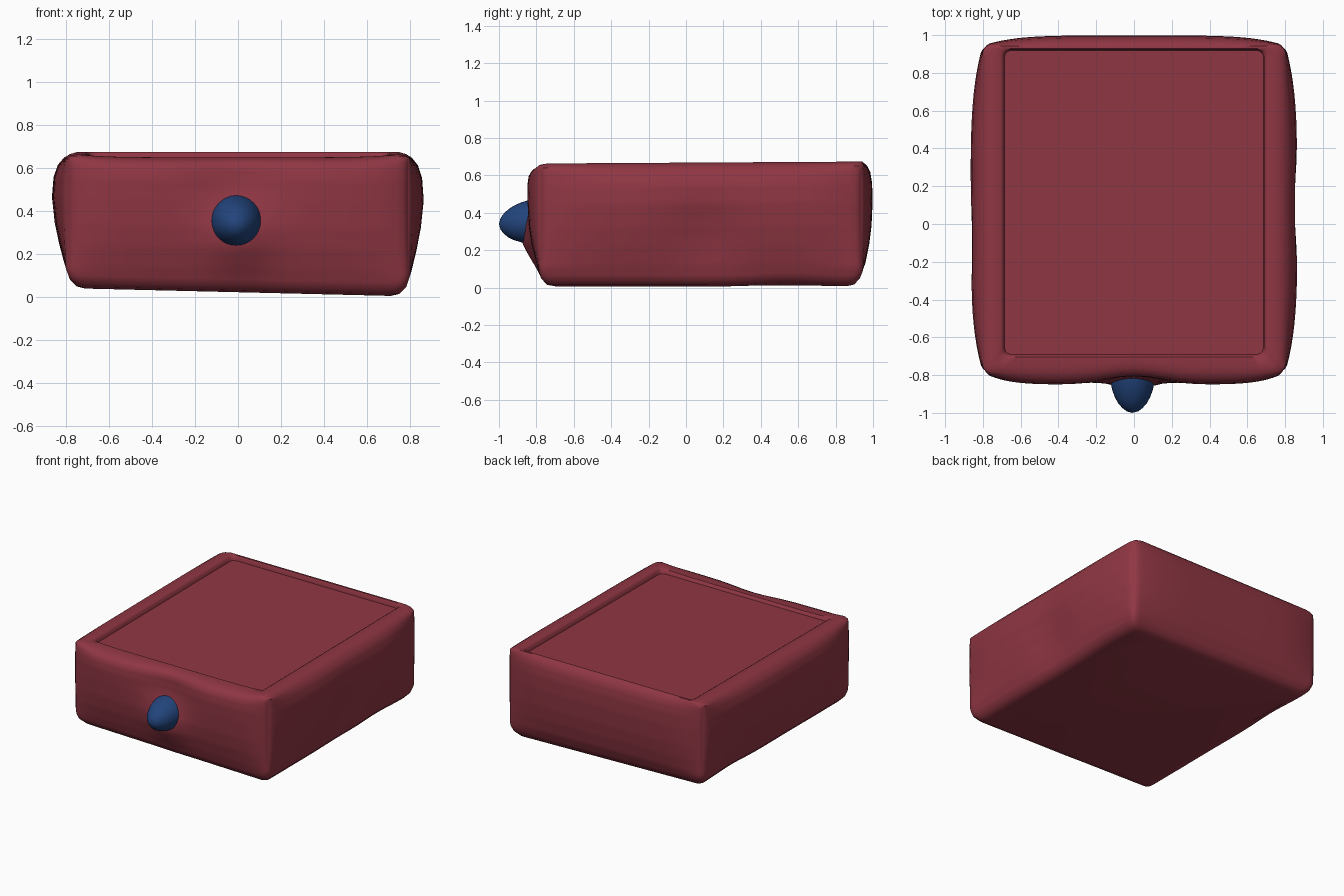
import bpy, bmesh, math

if "Cube" in bpy.data.objects:
    bpy.data.objects.remove(bpy.data.objects["Cube"])


def material(name, rgb):
    m = bpy.data.materials.new(name)
    m.diffuse_color = (*rgb, 1)
    m.use_nodes = True
    m.node_tree.nodes["Principled BSDF"].inputs["Base Color"].default_value = m.diffuse_color
    return m


red = material("dusty red", (0.275, 0.037, 0.056))
blue = material("deep blue", (0.016, 0.058, 0.20))


def finish(bm, name, mat, angle):
    bmesh.ops.recalc_face_normals(bm, faces=bm.faces[:])
    me = bpy.data.meshes.new(name)
    bm.to_mesh(me)
    bm.free()
    ob = bpy.data.objects.new(name, me)
    bpy.context.collection.objects.link(ob)
    me.materials.append(mat)
    bpy.ops.object.select_all(action='DESELECT')
    ob.select_set(True)
    bpy.context.view_layer.objects.active = ob
    bpy.ops.object.shade_smooth_by_angle(angle=math.radians(angle))
    return ob


def bridge(bm, rings):
    for a, b in zip(rings, rings[1:]):
        n = len(a)
        for i in range(n):
            j = (i + 1) % n
            bm.faces.new((a[i], a[j], b[j], b[i]))


def bump(a, wa, b=0.0, wb=1.0):
    return math.exp(-(a / wa) ** 2 - (b / wb) ** 2)


# Perimeter of a unit square, denser toward the corners
N = 32
side = [-math.cos(math.pi * i / N) for i in range(N)]
square = ([(t, -1) for t in side] + [(1, t) for t in side]
          + [(-t, 1) for t in side] + [(-1, -t) for t in side])


def barrel(corner, mid, t, power):
    """Half size that swells from its corner value to its middle value."""
    if abs(mid) <= abs(corner):
        return mid
    return corner + (mid - corner) * (1 - abs(t) ** power)


def plan_point(u, v, hx, yf, yb, r):
    cy, hy = (yf + yb) / 2, (yb - yf) / 2
    # round the corner of the rectangle
    px, py = u * hx, v * hy
    qx = max(-hx + r, min(hx - r, px))
    qy = max(-hy + r, min(hy - r, py))
    d = math.hypot(px - qx, py - qy)
    x, y = qx + (px - qx) / d * r, cy + qy + (py - qy) / d * r
    # swollen sides
    x *= barrel(0.80, hx, v, 4) / hx
    if y > cy:
        y = cy + (y - cy) * (barrel(0.945, yb, u, 5) - cy) / (yb - cy)
    else:
        y = cy + (y - cy) * (barrel(-0.785, yf, u, 7) - cy) / (yf - cy)
    return x, y


# Drawer body: z, half width, front y, back y, corner radius
levels = [
    (0.000, 0.71, -0.70, 0.86, 0.04), (0.010, 0.75, -0.745, 0.90, 0.04),
    (0.045, 0.782, -0.775, 0.93, 0.04), (0.12, 0.807, -0.80, 0.96, 0.04),
    (0.22, 0.832, -0.825, 0.98, 0.04), (0.32, 0.852, -0.84, 0.992, 0.04),
    (0.45, 0.865, -0.848, 0.998, 0.04), (0.55, 0.857, -0.85, 0.995, 0.04),
    (0.61, 0.837, -0.842, 0.985, 0.04), (0.645, 0.808, -0.822, 0.968, 0.04),
    (0.660, 0.78, -0.79, 0.952, 0.04), (0.668, 0.75, -0.76, 0.942, 0.04),
    (0.668, 0.705, -0.705, 0.928, 0.04), (0.660, 0.692, -0.697, 0.922, 0.035),
    (0.632, 0.685, -0.690, 0.918, 0.035),
]
dense = []
for a, b in zip(levels, levels[1:]):
    steps = max(1, round((b[0] - a[0]) / 0.02))
    for s in range(steps):
        dense.append([p + (q - p) * s / steps for p, q in zip(a, b)])
dense.append(levels[-1])

bm = bmesh.new()
rings = []
for k, (z, hx, yf, yb, r) in enumerate(dense):
    ring = []
    for u, v in square:
        x, y = plan_point(u, v, hx, yf, yb, r)
        floor = k == len(dense) - 1
        if y < -0.73:
            # dent above the knob, swelling under it
            y += 0.045 * bump(x, 0.2, z - 0.55, 0.16)
            y -= 0.05 * bump(x, 0.12, z - 0.25, 0.14)
        if x > 0.7 and z < 0.65:        # soft dents in the two sides
            x -= 0.035 * bump(y - 0.1, 0.2, z - 0.28, 0.2)
        if x < -0.7 and z < 0.65:
            x += 0.015 * bump(y + 0.1, 0.2, z - 0.3, 0.2)
        low = max(0, 1 - z / 0.66)      # slightly uneven base and top
        zz = z + low * (0.023 - 0.024 * x + 0.012 * bump(y - 0.55, 0.2))
        zz += (1 - low) * 0.006 * y
        if y < -0.67 and not floor:     # front rim sits a little lower
            zz -= (1 - low) ** 3 * 0.014 * max(0, 1 - abs(x / 0.75) ** 6)
        ring.append(bm.verts.new((x, y, max(0, zz))))
    rings.append(ring)
bridge(bm, rings)
bm.faces.new(rings[0])      # underside
bm.faces.new(rings[-1])     # recessed top panel
finish(bm, "drawer_body", red, 45)

# Knob: rounded cone turned around the y axis
profile = [(-0.76, 0.115), (-0.80, 0.121), (-0.84, 0.116), (-0.88, 0.107),
           (-0.92, 0.092), (-0.95, 0.075), (-0.975, 0.053), (-0.992, 0.03)]
bm = bmesh.new()
K = 32
rings = []
for y, r in profile:
    zc = 0.358 - 0.018 * (-0.76 - y) / 0.24
    rings.append([bm.verts.new((-0.008 + r * math.cos(2 * math.pi * i / K), y,
                                zc + r * math.sin(2 * math.pi * i / K)))
                  for i in range(K)])
bridge(bm, rings)
tip = bm.verts.new((-0.01, -1.0, 0.34))
for i in range(K):
    bm.faces.new((rings[-1][i], rings[-1][(i + 1) % K], tip))
bm.faces.new(rings[0])
finish(bm, "drawer_knob", blue, 60)
